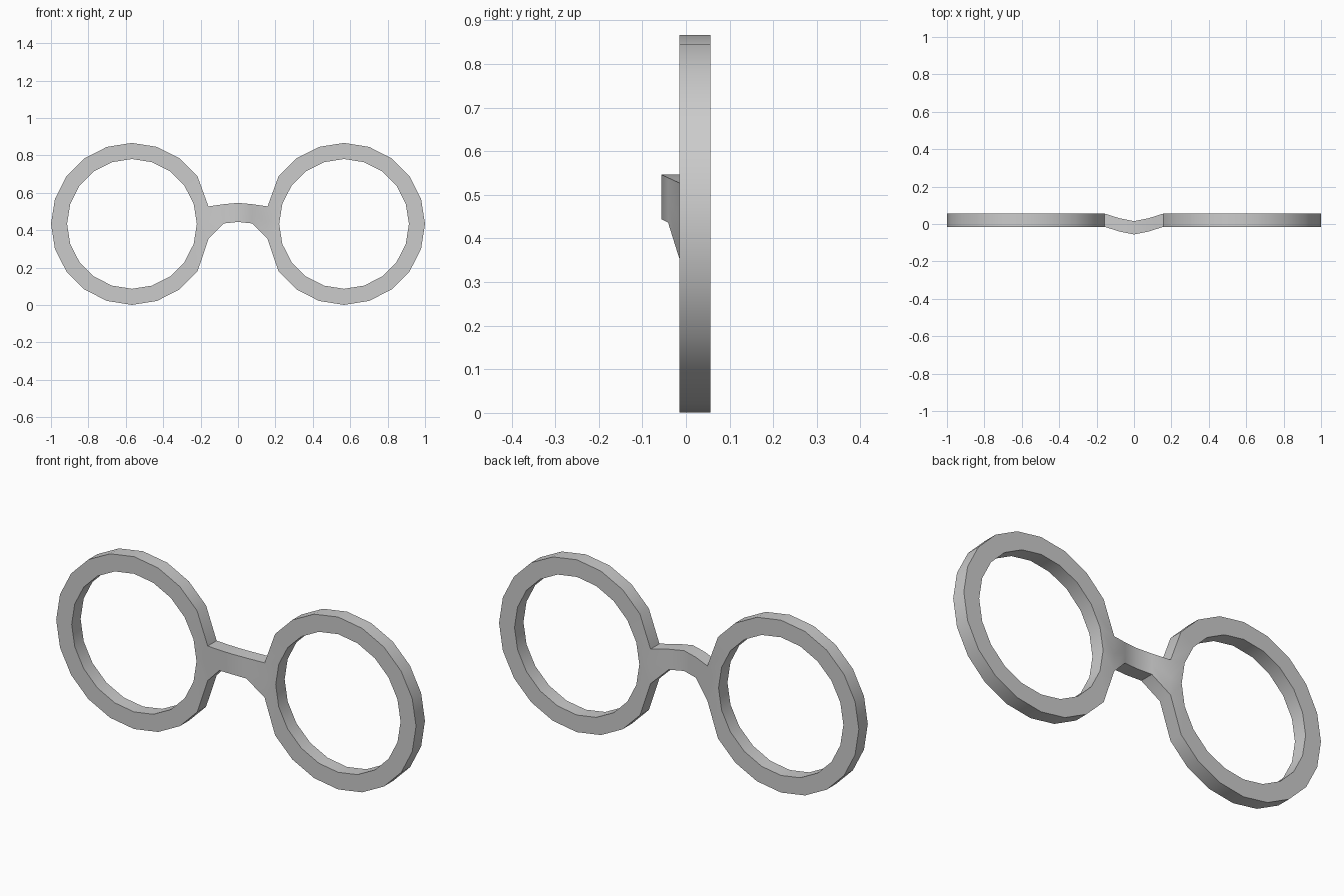
import bpy, bmesh, math

if "Cube" in bpy.data.objects:
    bpy.data.objects.remove(bpy.data.objects["Cube"])

SIDES, CX, CZ = 20, 0.567, 0.4335
R_OUT, R_IN, DEPTH, FRONT = 0.433, 0.347, 0.071, -0.015

me = bpy.data.meshes.new("spectacle_frame")
frame = bpy.data.objects.new("spectacle_frame", me)
bpy.context.collection.objects.link(frame)
bm = bmesh.new()


def rim_point(r, i):
    a = 2 * math.pi * i / SIDES
    return bm.verts.new((CX - r * math.cos(a), FRONT, CZ + r * math.sin(a)))


# lens rim: flat ring of quads, index 0 faces the nose
outer = [rim_point(R_OUT, i) for i in range(SIDES)]
inner = [rim_point(R_IN, i) for i in range(SIDES)]

# rim corners pulled in to meet the bridge
for i, z in ((1, 0.527), (0, 0.44), (-1, 0.353)):
    outer[i].co.x, outer[i].co.z = 0.158, z
for i in range(SIDES):
    j = (i + 1) % SIDES
    bm.faces.new((outer[i], outer[j], inner[j], inner[i]))

# half of the nose bridge: columns of (x, y, bottom z, middle z, top z)
prev = [outer[-1], outer[0], outer[1]]
for x, y, *zs in ((0.075, -0.041, 0.436, 0.488, 0.539),
                  (0.0, -0.056, 0.444, 0.495, 0.546)):
    col = [bm.verts.new((x, y, z)) for z in zs]
    for k in range(2):
        bm.faces.new((prev[k], prev[k + 1], col[k + 1], col[k]))
    prev = col

# mirror to the other lens and weld at the centre
bmesh.ops.mirror(bm, geom=bm.verts[:] + bm.edges[:] + bm.faces[:],
                 axis='X', merge_dist=0.0005)
bmesh.ops.remove_doubles(bm, verts=bm.verts[:], dist=0.0005)

# give thickness straight back, keeping the front faces
geo = bmesh.ops.extrude_face_region(bm, geom=bm.faces[:], use_keep_orig=True)
for v in geo["geom"]:
    if isinstance(v, bmesh.types.BMVert):
        v.co.y += DEPTH
bmesh.ops.recalc_face_normals(bm, faces=bm.faces[:])
bm.to_mesh(me)
bm.free()

# smooth round the rim, sharp at the front and back edges
bpy.context.view_layer.objects.active = frame
frame.select_set(True)
bpy.ops.object.shade_smooth_by_angle(angle=math.radians(30))
